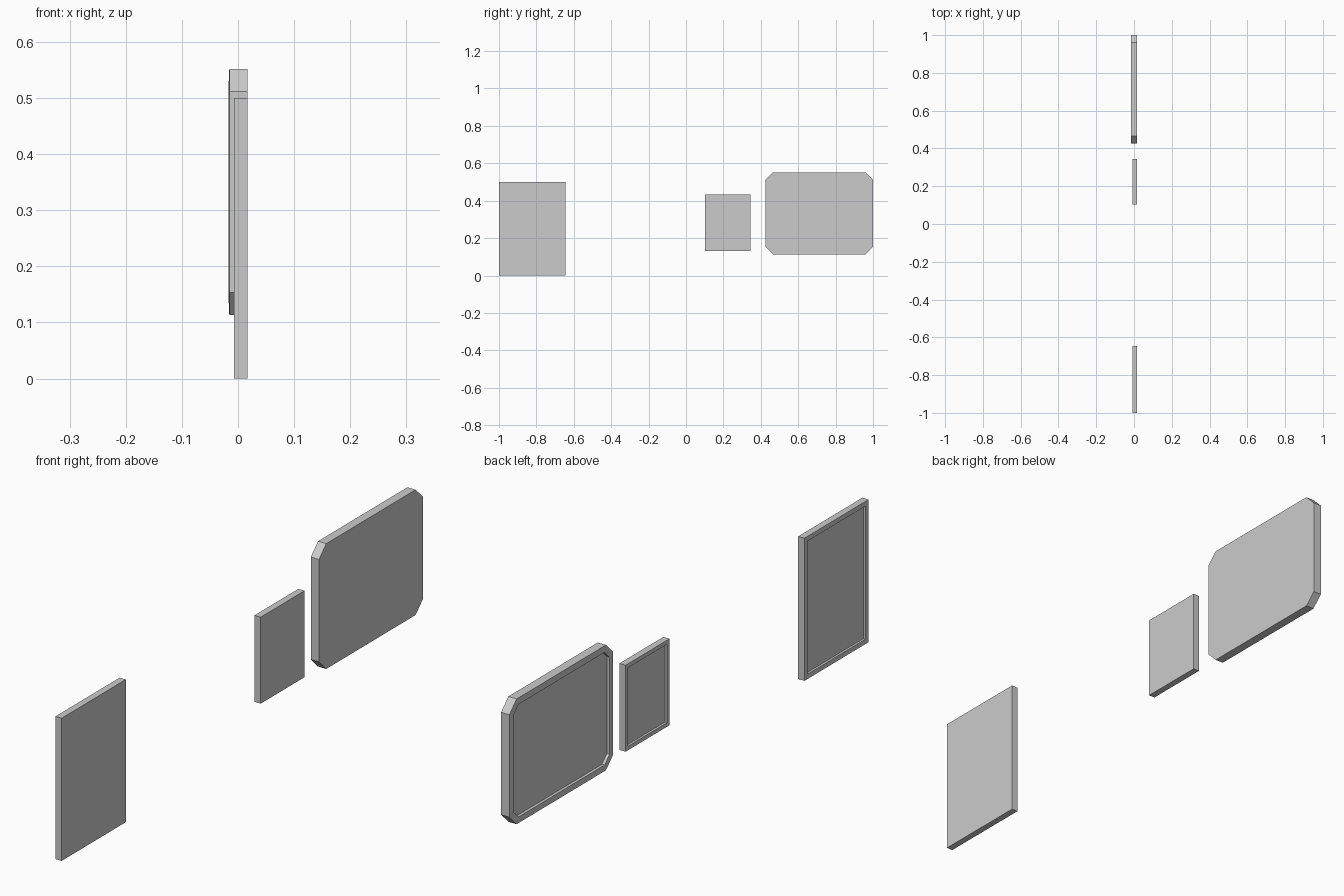
import bpy, bmesh
from mathutils import Vector

cube = bpy.data.objects.get("Cube")
if cube:
    bpy.data.objects.remove(cube, do_unlink=True)

grey = bpy.data.materials.new("light grey")
grey.use_nodes = True
colour = (0.6, 0.6, 0.6, 1)
grey.diffuse_color = colour
grey.node_tree.nodes["Principled BSDF"].inputs["Base Color"].default_value = colour

BACK_X = 0.0165


def outline(y0, y1, z0, z1, cut):
    """Rectangle in the YZ plane, with optional cut corners."""
    if not cut:
        return [(y0, z0), (y1, z0), (y1, z1), (y0, z1)]
    return [(y0 + cut, z0), (y1 - cut, z0), (y1, z0 + cut), (y1, z1 - cut),
            (y1 - cut, z1), (y0 + cut, z1), (y0, z1 - cut), (y0, z0 + cut)]


def panel(name, y, z, thick, rim, recess, cut=0, lip=0):
    bm = bmesh.new()
    # Solid slab
    back = bm.faces.new([bm.verts.new((BACK_X, a, b))
                         for a, b in outline(*y, *z, cut)])
    slab = bmesh.ops.extrude_face_region(bm, geom=[back], use_keep_orig=True)
    bmesh.ops.translate(bm, vec=(-thick, 0, 0), verts=[
        v for v in slab["geom"] if isinstance(v, bmesh.types.BMVert)])
    bmesh.ops.recalc_face_normals(bm, faces=bm.faces)
    # Rim and sunken field on the -x side
    field = min(bm.faces, key=lambda f: f.calc_center_median().x)
    bmesh.ops.inset_region(bm, faces=[field], thickness=rim, depth=lip)
    bmesh.ops.inset_region(bm, faces=[field], thickness=0.0001)
    for v in field.verts:
        v.co += Vector((recess, 0, 0))
    bmesh.ops.recalc_face_normals(bm, faces=bm.faces)
    mesh = bpy.data.meshes.new(name)
    bm.to_mesh(mesh)
    bm.free()
    mesh.materials.append(grey)
    obj = bpy.data.objects.new(name, mesh)
    bpy.context.collection.objects.link(obj)


panel("tall_panel", (-1, -0.645), (0, 0.5), 0.024, 0.024, 0.008)
panel("small_panel", (0.102, 0.345), (0.13, 0.433), 0.024, 0.02, 0.008)
panel("cut_corner_panel", (0.425, 1), (0.113, 0.552), 0.032, 0.024, 0.01,
      cut=0.04, lip=0.001)
